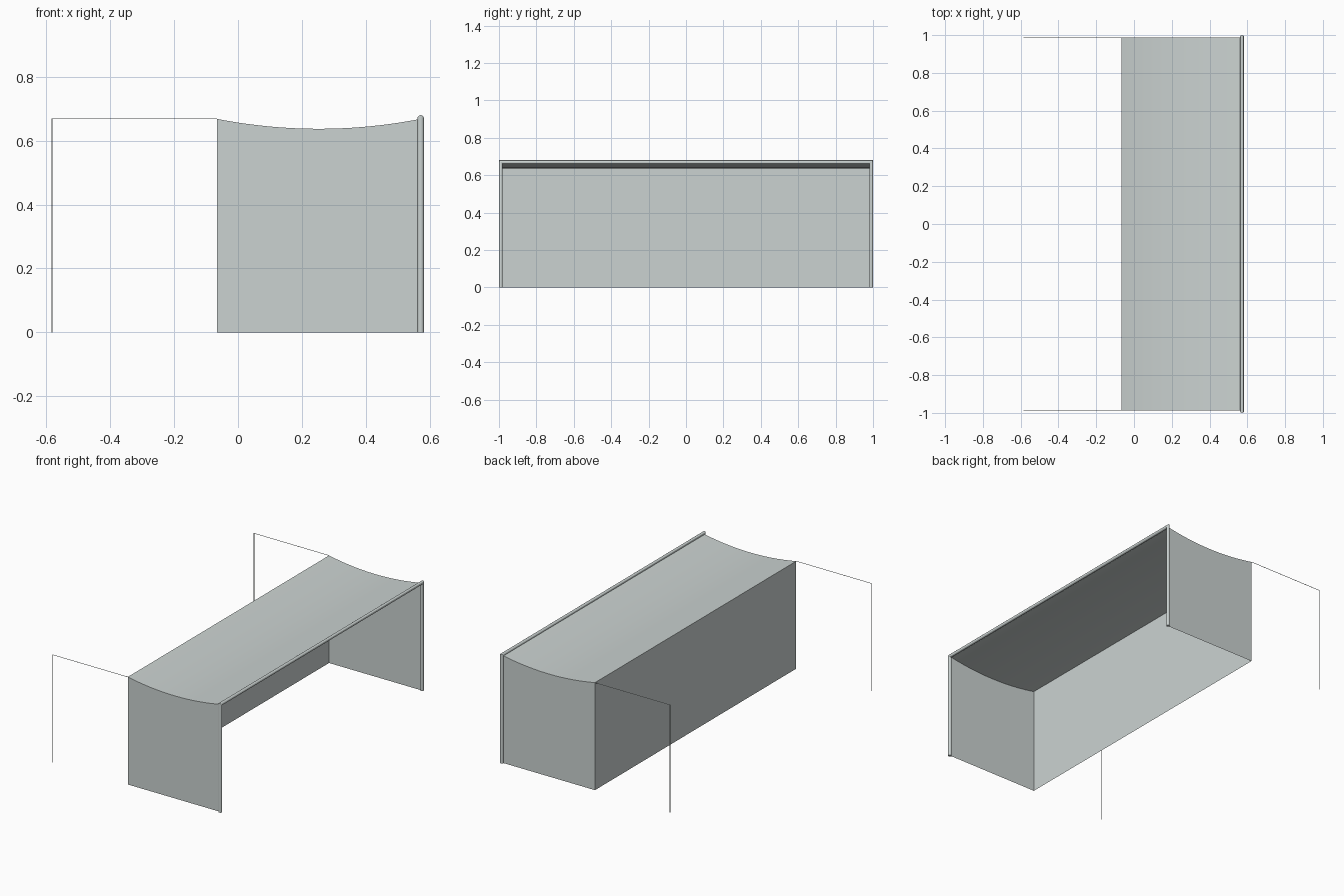
import bpy, bmesh, math

if "Cube" in bpy.data.objects:
    bpy.data.objects.remove(bpy.data.objects["Cube"])

mat = bpy.data.materials.new("pale grey")
mat.diffuse_color = (0.60, 0.65, 0.64, 1)
mat.use_nodes = True
mat.node_tree.nodes["Principled BSDF"].inputs["Base Color"].default_value = mat.diffuse_color

XF, XB, XS = 0.572, -0.066, -0.5825   # goal mouth, net back, rear stays
YP, ZT, R = 0.99, 0.67, 0.01          # post centre, bar centre, bar radius


def make(name, bm, smooth=False):
    me = bpy.data.meshes.new(name)
    bm.to_mesh(me)
    bm.free()
    me.materials.append(mat)
    ob = bpy.data.objects.new(name, me)
    bpy.context.collection.objects.link(ob)
    if smooth:
        bpy.context.view_layer.objects.active = ob
        ob.select_set(True)
        bpy.ops.object.shade_smooth_by_angle(angle=math.radians(40))
        ob.select_set(False)
    return ob


def pipe_frame(name, x, y, z, r, n, axis):
    """Mitred pipe: up, across and down; axis is the direction of the crossbar."""
    bm = bmesh.new()
    rings = []
    for s, top in ((-1, 0), (-1, 1), (1, 1), (1, 0)):
        ring = []
        for i in range(n):
            a = 2 * math.pi * i / n
            c, d = r * math.cos(a), r * math.sin(a)
            ring.append(bm.verts.new((x + c, s * (y + d), (z + d) * top)))
        rings.append(ring)
    for p, q in zip(rings, rings[1:]):
        for i in range(n):
            j = (i + 1) % n
            bm.faces.new((p[i], p[j], q[j], q[i]))
    bm.faces.new(rings[0])
    bm.faces.new(rings[-1])
    bmesh.ops.recalc_face_normals(bm, faces=bm.faces)
    return make(name, bm, True)


def box(name, x0, x1, y, z0, z1, t):
    bm = bmesh.new()
    bmesh.ops.create_cube(bm, size=1)
    for v in bm.verts:
        v.co = ((x0 + x1) / 2 + v.co.x * (x1 - x0), y + v.co.y * t,
                (z0 + z1) / 2 + v.co.z * (z1 - z0))
    return make(name, bm)


# Goal posts and crossbar
pipe_frame("goal_frame", XF, YP, ZT, R, 16, "y")

# Sagging profile of the net roof
N = 20
prof = []
for i in range(N + 1):
    u = 2 * i / N - 1
    prof.append((XB + (XF - XB) * i / N, 0.668 - 0.031 * (1 - u * u)))
YN = 0.988

# Net roof
bm = bmesh.new()
rows = [[bm.verts.new((x, s * YN, z)) for x, z in prof] for s in (-1, 1)]
for i in range(N):
    bm.faces.new((rows[0][i], rows[0][i + 1], rows[1][i + 1], rows[1][i]))
make("net_roof", bm, True)

# Net back
bm = bmesh.new()
bm.faces.new([bm.verts.new(p) for p in ((XB, -YN, 0), (XB, -YN, 0.668),
                                        (XB, YN, 0.668), (XB, YN, 0))])
make("net_back", bm)

for s, side in ((-1, "front"), (1, "rear")):
    # Net side panel, following the sag
    bm = bmesh.new()
    lo = [bm.verts.new((x, s * YN, 0)) for x, z in prof]
    hi = [bm.verts.new((x, s * YN, z)) for x, z in prof]
    for i in range(N):
        f = [lo[i], lo[i + 1], hi[i + 1], hi[i]]
        bm.faces.new(f if s < 0 else f[::-1])
    make("net_side_" + side, bm)
    # Thin stay cord and support pole behind the net
    box("stay_cord_" + side, XS, XB, s * YN, 0.667, 0.669, 0.002)
    box("support_pole_" + side, XS - 0.0015, XS + 0.0015, s * YN, 0, 0.669, 0.003)
